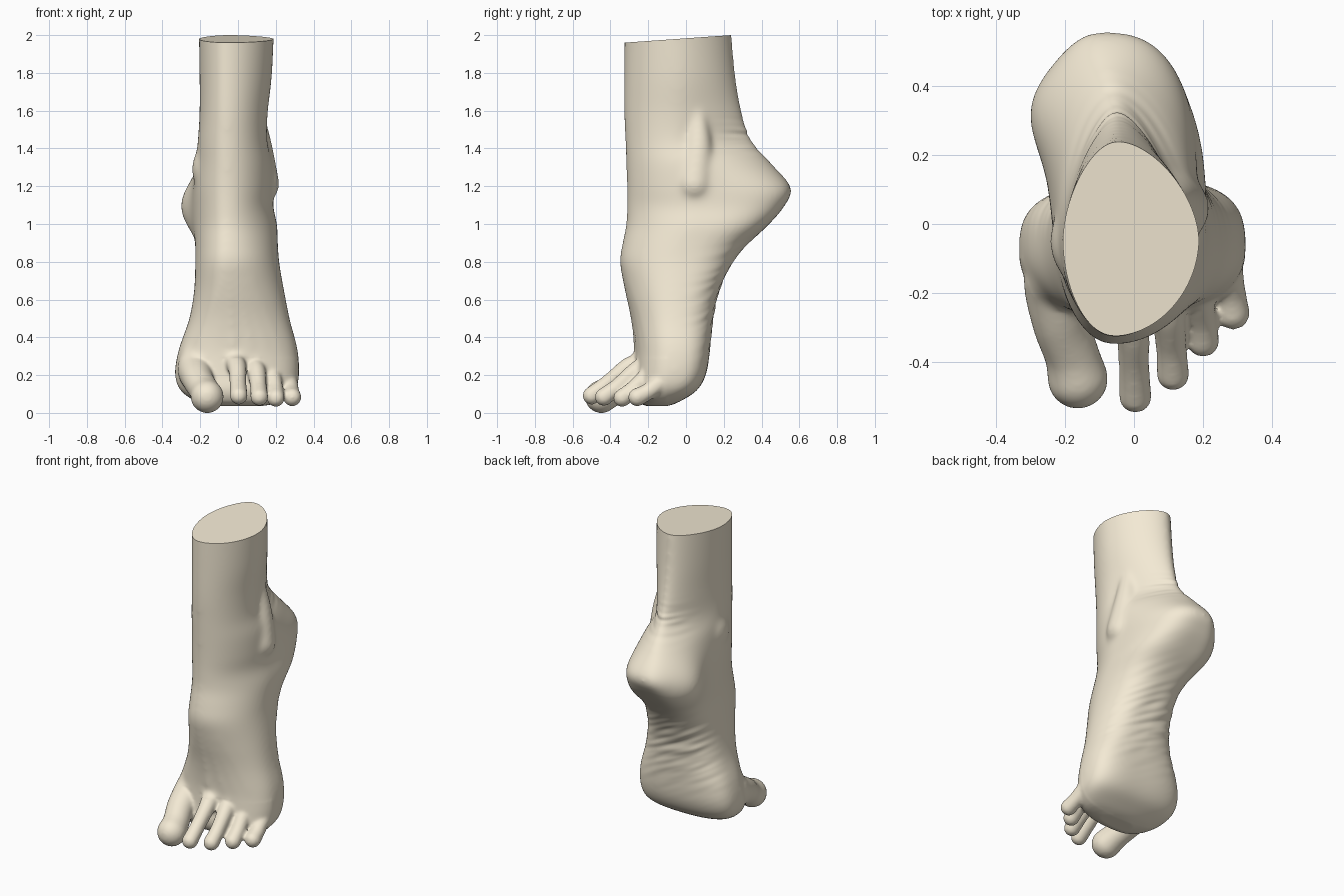
import bpy, bmesh, math
from mathutils import Vector, Matrix, noise

if "Cube" in bpy.data.objects:
    bpy.data.objects.remove(bpy.data.objects["Cube"])

# horizontal slices: z, front y, back y, widest y, left x, right x, back x, back exponent
SLICES = [
    (2.10, -.325, .235, -.05, -.209, .194, -.05, 1.2),
    (1.80, -.328, .262, -.04, -.204, .180, -.05, 1.2),
    (1.60, -.328, .298, -.05, -.204, .158, -.05, 1.25),
    (1.45, -.322, .350, -.05, -.213, .155, -.055, 1.35),
    (1.33, -.317, .452, 0, -.225, .180, -.07, 1.1),
    (1.20, -.313, .556, .02, -.235, .185, -.08, .8),
    (1.10, -.313, .518, .05, -.238, .187, -.08, .68),
    (1.00, -.318, .432, .05, -.235, .207, -.07, .68),
    (.90, -.338, .325, 0, -.226, .211, -.05, .75),
    (.80, -.350, .244, -.03, -.226, .219, 0, .8),
    (.65, -.320, .174, -.05, -.233, .245, .02, .8),
    (.50, -.287, .144, -.06, -.260, .275, .04, .78),
    (.35, -.270, .127, -.06, -.312, .314, .05, .68),
    (.22, -.275, .108, -.07, -.334, .324, .05, .66),
    (.13, -.285, .060, -.09, -.305, .305, .05, .7),
    (.07, -.260, -.03, -.13, -.220, .240, .02, .9),
    (.045, -.210, -.09, -.15, -.110, .130, .02, 1),
]
FRONT_X = -.06


def spline(rows, steps):
    """Catmull-Rom through rows of numbers."""
    out = []
    n = len(rows)
    for i in range(n - 1):
        a, b, c, d = (rows[max(0, min(n - 1, i + k))] for k in (-1, 0, 1, 2))
        for s in range(steps):
            t = s / steps
            out.append([.5 * (2 * q + (r - p) * t + (2 * p - 5 * q + 4 * r - w) * t * t
                              + (3 * q - p - 3 * r + w) * t ** 3)
                        for p, q, r, w in zip(a, b, c, d)])
    out.append(list(rows[-1]))
    return out


def bump(v, mid, width):
    return math.exp(-((v - mid) / width) ** 2)


LEVELS = spline(SLICES, 10)
bm = bmesh.new()

# leg, heel and forefoot loft
rings = []
for z, yf, yb, ym, xl, xr, xb, pb in LEVELS:
    pf = 1.05 if z > 1 else .85 + .2 * max(0, z - .15) / .85
    ring = []
    for k in range(96):
        a = 2 * math.pi * k / 96
        c, s = math.cos(a), math.sin(a)
        p, xe, ye = (pb, xb, yb) if s > 0 else (pf, FRONT_X, yf)
        side = xr if c > 0 else xl
        x = xe + (side - xe) * abs(c) ** p
        y = ym + (ye - ym) * abs(s) ** p
        if c < 0:  # inner side of the heel swells outwards
            x -= .077 * bump(z, 1.1, .17) * bump(y, .34, .17)
        ring.append(bm.verts.new((x, y, z)))
    rings.append(ring)
for r0, r1 in zip(rings, rings[1:]):
    for k in range(96):
        j = (k + 1) % 96
        bm.faces.new((r0[k], r0[j], r1[j], r1[k]))
bm.faces.new(rings[0])
bm.faces.new(rings[-1])


def ball(co, radii):
    m = Matrix.Translation(co) @ Matrix.Diagonal((*radii, 1))
    bmesh.ops.create_icosphere(bm, subdivisions=3, radius=1, matrix=m)


def limb(points, steps=7):
    """Chain of overlapping balls: x, y, z, radius."""
    for x, y, z, r in spline(points, steps):
        ball((x, y, z), (r, r, r))


def front_y(x, z):
    """Front surface of the loft at x, z."""
    row = min(LEVELS, key=lambda q: abs(q[0] - z))
    side = row[5] if x > FRONT_X else row[4]
    u = min(1, abs((x - FRONT_X) / (side - FRONT_X)))
    return row[3] + (row[1] - row[3]) * math.sqrt(1 - u * u)


# ankle bones
limb([(.095, .06, 1.62, .04), (.108, .065, 1.42, .075), (.118, .045, 1.22, .103)])
ball((-.14, -.05, 1.3), (.105, .13, .14))

# toes, inner to outer
TOES = [
    [(-.22, -.16, .25, .1), (-.213, -.28, .188, .084), (-.18, -.38, .13, .08), (-.163, -.448, .095, .088)],
    [(-.03, -.2, .31, .06), (-.005, -.31, .248, .05), (0, -.41, .168, .045), (.004, -.5, .1, .048)],
    [(.075, -.17, .29, .06), (.098, -.27, .225, .05), (.108, -.36, .148, .045), (.113, -.435, .093, .048)],
    [(.155, -.11, .27, .06), (.18, -.2, .205, .05), (.195, -.28, .133, .045), (.2, -.338, .088, .048)],
    [(.23, -.04, .24, .065), (.262, -.12, .18, .052), (.28, -.2, .122, .045), (.287, -.258, .092, .049)],
]
for toe in TOES:
    x, y, z, r = toe[0]
    limb([(x * .9, y + .03, z + .12, r * .8)] + toe)

# tendon ridges running down the instep to each toe
for i, toe in enumerate(TOES):
    x0, x1 = -.08 + .035 * i, toe[0][0] * .9
    for k in range(40):
        t = k / 39
        x, z = x0 + (x1 - x0) * t, .72 - .36 * t
        ball((x, front_y(x, z) + .024 - .008 * t, z), (.026, .026, .026))

bmesh.ops.recalc_face_normals(bm, faces=bm.faces)
mesh = bpy.data.meshes.new("foot")
bm.to_mesh(mesh)
bm.free()
foot = bpy.data.objects.new("foot", mesh)
bpy.context.collection.objects.link(foot)

# fuse into one smooth skin
rem = foot.modifiers.new("fuse", 'REMESH')
rem.mode = 'VOXEL'
rem.voxel_size = .009
smo = foot.modifiers.new("soften", 'SMOOTH')
smo.factor = .5
smo.iterations = 10
skin = bpy.data.meshes.new_from_object(foot.evaluated_get(bpy.context.evaluated_depsgraph_get()))
foot.modifiers.clear()
foot.data = skin

bm = bmesh.new()
bm.from_mesh(skin)

# soften everything except the toes further
body = [v for v in bm.verts if .3 < v.co.z < 2.03 or v.co.y > -.1]
for _ in range(25):
    bmesh.ops.smooth_vert(bm, verts=body, factor=.5, use_axis_x=True, use_axis_y=True, use_axis_z=True)
bm.normal_update()

# irregular skin creases above the heel and across the sole
moves = []
for v in bm.verts:
    x, y, z = v.co
    d = 0
    if y > .1:
        d += .008 * bump(z, 1.47, .08) * bump(y, .33, .12) * noise.noise(Vector((x * 4, y * 4, z * 38)))
    back = max(0, v.normal.y)
    d += .009 * back * bump(z, .62, .22) * noise.noise(Vector((x * 6, 3, (z + .5 * x) * 26)))
    moves.append(v.normal * d)
for v, m in zip(bm.verts, moves):
    v.co += m

# stand on the ground, then cut the leg with a slanted plane
low = min(v.co.z for v in bm.verts)
bmesh.ops.translate(bm, verts=bm.verts, vec=(0, 0, -low))
cut = bmesh.ops.bisect_plane(bm, geom=bm.verts[:] + bm.edges[:] + bm.faces[:], dist=1e-5,
                             plane_co=(0, -.325, 1.96), plane_no=Vector((0, -.04, .565)).normalized(),
                             clear_outer=True)
edges = [e for e in cut["geom_cut"] if isinstance(e, bmesh.types.BMEdge)]
bmesh.ops.contextual_create(bm, geom=edges)
bmesh.ops.recalc_face_normals(bm, faces=bm.faces)
bm.to_mesh(skin)
bm.free()

clay = bpy.data.materials.new("clay")
clay.diffuse_color = (.9, .82, .66, 1)
clay.use_nodes = True
clay.node_tree.nodes["Principled BSDF"].inputs["Base Color"].default_value = clay.diffuse_color
skin.materials.clear()
skin.materials.append(clay)

bpy.context.view_layer.objects.active = foot
foot.select_set(True)
bpy.ops.object.shade_smooth_by_angle(angle=math.radians(50))
